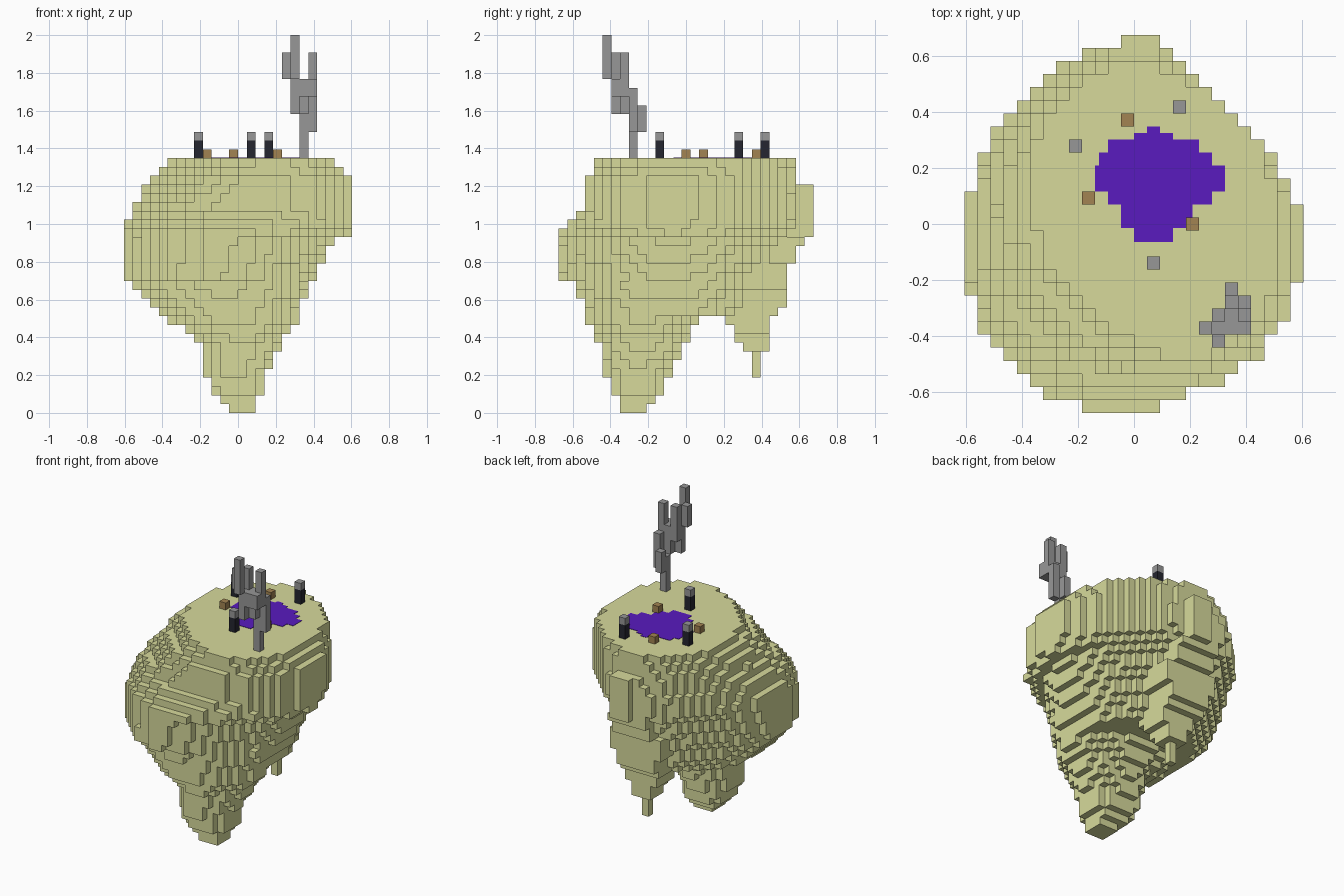
import bpy
import bmesh

cube = bpy.data.objects.get("Cube")
if cube:
    bpy.data.objects.remove(cube, do_unlink=True)

S = 2 / 43          # edge of one block
TOP = 29            # plateau height in blocks


def material(name, r, g, b):
    m = bpy.data.materials.new(name)
    m.use_nodes = True
    m.diffuse_color = (r, g, b, 1)
    m.node_tree.nodes["Principled BSDF"].inputs["Base Color"].default_value = (r, g, b, 1)
    return m


sand = material("sand", .68, .7, .33)
grey = material("grey", .31, .31, .31)
brown = material("brown", .36, .23, .085)
dark = material("dark", .018, .019, .029)
purple = material("purple", .1, .011, .52)


def finish(name, bm, mat):
    mesh = bpy.data.meshes.new(name)
    bm.to_mesh(mesh)
    bm.free()
    mesh.materials.append(mat)
    obj = bpy.data.objects.new(name, mesh)
    bpy.context.collection.objects.link(obj)
    return obj


def add_box(bm, lo, hi):
    verts = bmesh.ops.create_cube(bm, size=1)["verts"]
    for v in verts:
        for i in range(3):
            v.co[i] = (lo[i] if v.co[i] < 0 else hi[i]) * S


def column(bm, x, y, z0, z1):
    add_box(bm, (x - .5, y - .5, z0), (x + .5, y + .5, z1))


def voxel_shell(name, cells, mat):
    """Join blocks into one skin, keeping only the exposed faces."""
    bm = bmesh.new()
    verts = {}

    def vert(p):
        if p not in verts:
            verts[p] = bm.verts.new((p[0] * S, (p[1] - .5) * S, p[2] * S))
        return verts[p]

    for c in sorted(cells):
        for axis in range(3):
            u, w = (axis + 1) % 3, (axis + 2) % 3
            for side in (0, 1):
                n = list(c)
                n[axis] += 2 * side - 1
                if tuple(n) in cells:
                    continue
                ring = []
                for du, dw in ((0, 0), (1, 0), (1, 1), (0, 1)):
                    p = list(c)
                    p[axis] += side
                    p[u] += du
                    p[w] += dw
                    ring.append(vert(tuple(p)))
                bm.faces.new(ring if side else ring[::-1])
    return finish(name, bm, mat)


# Each row: layer, then low/high limits of x, y and optionally x+y, x-y, in blocks
body = [
    (11, -9, 7, -11.5, 10.5, -17, 9, -11, 14.5),
    (14, -12, 8.6, -12.5, 11.5, -19, 11, -13.5, 15.5),
    (15, -13, 9, -14.5, 11.5, -20.5, 11.5, -14, 15),
    (19, -13, 11, -14.5, 13.5, -20.5, 14, -16.5, 16.5),
    (20, -13, 13, -14.5, 14.5, -20.5, 15, -17.5, 18.5),
    (21, -13, 13, -13.5, 14.5, -19.5, 16, -18, 20),
    (23, -12, 13, -11.5, 14.5, -17, 16.3, -18, 20),
    (26, -10, 13, -11.5, 13.5, -13, 16, -17, 20),
    (28, -8, 11, -10.5, 12.5, -10, 16, -16, 18),
]
main_root = [
    (0, -1, 2, -7.5, -4.5, -9, -2, 2, 10),
    (2, -3, 3, -8.5, -2.5, -10, -1, 1, 10),
    (4, -4, 3, -9.5, -1.5, -11.3, -.7, -.3, 10.3),
    (7, -4.4, 5, -9.5, -.4, -11.2, 1.8, -1.2, 11.8),
    (8, -5, 5.4, -10.5, .6, -12, 2.4, -2, 12.4),
    (10, -8, 7, -11.5, 1.5, -15.3, 4.3, -5.3, 14.3),
]
rear_root = [
    (4, 0, 1, 7.5, 8.5),
    (6, 0, 1, 7.5, 8.5),
    (7, -1, 2, 6.5, 9.5),
    (10, -2, 3, 4.5, 9.5),
    (11, -3, 3, 4.5, 10.5),
    (12, -3, 3, 4.5, 11.5),
    (15, -4, 4, 4.5, 11.5),
    (19, -3, 3, 3.5, 13.5),
    (20, -1.4, 2.4, 3.5, 14.5),
    (25, -1.4, 2.4, 3.5, 14.5),
]


def inside(x, y, lim):
    """Rounded outline: soft meeting of two or four pairs of limits."""
    total = 0
    for v, lo, hi in zip((x, y, x + y, x - y), lim[::2], lim[1::2]):
        total += abs((2 * v - lo - hi) / (hi - lo)) ** 8
    return total <= 1


def fill(rows):
    cells = set()
    for low, high in zip(rows, rows[1:]):
        for k in range(low[0], high[0] + 1):
            t = (k - low[0]) / (high[0] - low[0])
            lim = [a + (b - a) * t for a, b in zip(low[1:], high[1:])]
            for i in range(-13, 13):
                for j in range(-14, 15):
                    if inside(i + .5, j, lim):
                        cells.add((i, j, k))
    return cells


# Floating island
voxel_shell("island", fill(body) | fill(main_root) | fill(rear_root), sand)

# Pool: flat bands of (y low, y high, x low, x high)
bm = bmesh.new()
for y0, y1, x0, x1 in [
    (-1.4, -.3, 0, 3), (-.3, 1.5, -1, 4.5), (1.5, 2.5, -2, 6), (2.5, 4.5, -3, 7),
    (4.5, 5.5, -2.7, 6), (5.5, 6.5, -2, 5), (6.5, 7, 0, 3), (7, 7.5, 1, 2),
]:
    add_box(bm, (x0, y0, TOP - .05), (x1, y1, TOP + .05))
finish("pool", bm, purple)

# Lamp posts with grey caps
posts, caps = bmesh.new(), bmesh.new()
for x, y in [(3.5, 9), (-4.5, 6), (1.5, -3)]:
    column(posts, x, y, TOP, TOP + 2)
    column(caps, x, y, TOP + 2, TOP + 3)
finish("posts", posts, dark)
finish("post_caps", caps, grey)

# Brown stools
bm = bmesh.new()
for x, y in [(-.5, 8), (-3.5, 2), (4.5, 0)]:
    column(bm, x, y, TOP, TOP + 1)
finish("stools", bm, brown)

# Bare tree: trunk, then branches rising in steps
bm = bmesh.new()
for x, y, z0, z1 in [
    (7.5, -6, 29, 34), (7.5, -5, 32, 35), (8.5, -6, 32, 37), (7.5, -7, 34, 38),
    (8.5, -7, 36, 41), (6.5, -7, 36, 41), (6.5, -8, 34, 38), (7.5, -8, 36, 38),
    (8.5, -8, 36, 38), (5.5, -8, 38, 41), (6.5, -9, 38, 43),
]:
    column(bm, x, y, z0, z1)
finish("bare_tree", bm, grey)
